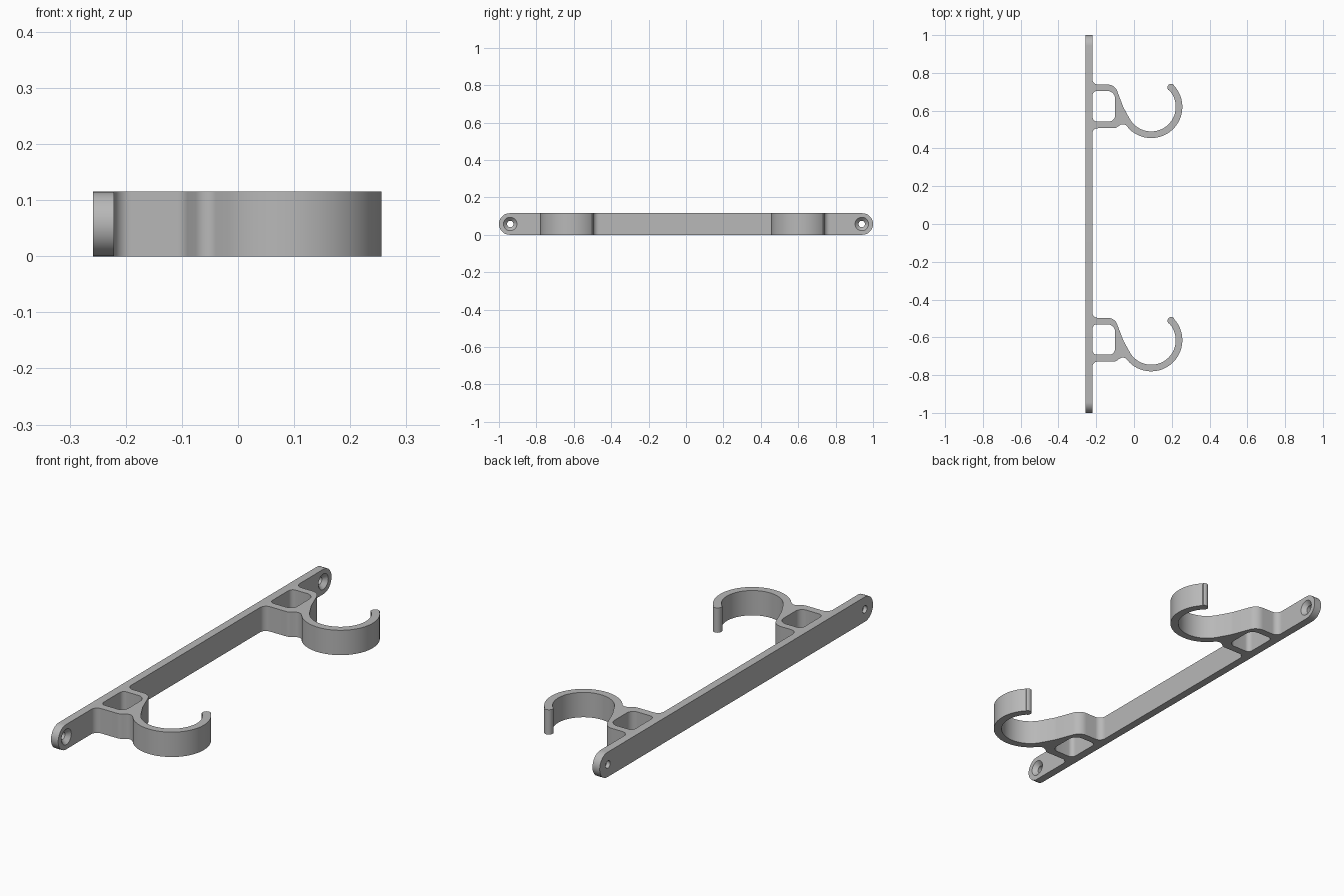
import bpy, bmesh
from math import cos, sin, tan, pi, radians
from mathutils import Vector, Matrix

cube = bpy.data.objects.get("Cube")
if cube:
    bpy.data.objects.remove(cube, do_unlink=True)

HEIGHT = 0.115
BACK, FACE = -0.258, -0.221       # wall side and hook side of the bar
HOOK_SPACING = 1.235

grey = bpy.data.materials.new("light grey plastic")
grey.use_nodes = True
grey.diffuse_color = (0.48, 0.48, 0.48, 1)
grey.node_tree.nodes["Principled BSDF"].inputs["Base Color"].default_value = grey.diffuse_color


def arc(cx, cy, r, start, end, steps):
    """Points on an arc, angles in degrees."""
    angles = [radians(start + (end - start) * i / steps) for i in range(steps + 1)]
    return [Vector((cx + r * cos(a), cy + r * sin(a))) for a in angles]


def fillet(before, corner, after, r, steps=8):
    """Replace one corner by a tangent arc."""
    p = Vector(corner)
    a = (Vector(before) - p).normalized()
    b = (Vector(after) - p).normalized()
    half = a.angle(b) / 2
    centre = p + (a + b).normalized() * (r / sin(half))
    s = p + a * (r / tan(half)) - centre
    e = p + b * (r / tan(half)) - centre
    turn = s.angle_signed(e)      # clockwise positive
    return [centre + Matrix.Rotation(-turn * i / steps, 2) @ s for i in range(steps + 1)]


def rounded(points, closed=False):
    """Round every (x, y, r) corner that has a radius."""
    out = []
    n = len(points)
    for i, (x, y, r) in enumerate(points):
        if r and (closed or 0 < i < n - 1):
            out += fillet(points[i - 1][:2], (x, y), points[(i + 1) % n][:2], r)
        else:
            out.append(Vector((x, y)))
    return out


def prism(name, loops, depth, place=Matrix()):
    """Extrude an outline with holes."""
    bm = bmesh.new()
    for loop in loops:
        vs = [bm.verts.new((p.x, p.y, 0)) for p in loop]
        for i, v in enumerate(vs):
            bm.edges.new((vs[i - 1], v))
    bmesh.ops.triangle_fill(bm, use_beauty=True, edges=bm.edges[:])
    new = bmesh.ops.extrude_face_region(bm, geom=bm.faces[:])["geom"]
    bmesh.ops.translate(bm, vec=(0, 0, depth),
                        verts=[g for g in new if isinstance(g, bmesh.types.BMVert)])
    bmesh.ops.recalc_face_normals(bm, faces=bm.faces[:])
    bm.transform(place)
    mesh = bpy.data.meshes.new(name)
    bm.to_mesh(mesh)
    bm.free()
    mesh.materials.append(grey)
    obj = bpy.data.objects.new(name, mesh)
    bpy.context.collection.objects.link(obj)
    return obj


def smooth(obj):
    bpy.ops.object.select_all(action="DESELECT")
    obj.select_set(True)
    bpy.context.view_layer.objects.active = obj
    bpy.ops.object.shade_smooth_by_angle(angle=radians(30))


# Wall bar: a stadium outline with two screw holes, laid along y
mid = HEIGHT / 2
end = 1 - mid
screw_y = 0.94
outline = arc(end, mid, mid, -90, 90, 24) + arc(-end, mid, mid, 90, 270, 24)
holes = [arc(s * screw_y, mid, 0.017, 0, 345, 23) for s in (-1, 1)]
to_wall = Matrix(((0, 0, 1, BACK), (1, 0, 0, 0), (0, 1, 0, 0), (0, 0, 0, 1)))
bar = prism("wall_bar", [outline] + holes, FACE - BACK, to_wall)

# Countersinks for the screw heads
for s in (-1, 1):
    bm = bmesh.new()
    bmesh.ops.create_cone(bm, cap_ends=True, segments=32, radius1=0.01, radius2=0.046,
                          depth=0.036,
                          matrix=Matrix.Translation((FACE - 0.008, s * screw_y, mid))
                          @ Matrix.Rotation(pi / 2, 4, "Y"))
    mesh = bpy.data.meshes.new("countersink_cutter")
    bm.to_mesh(mesh)
    bm.free()
    mesh.materials.append(grey)
    cutter = bpy.data.objects.new("countersink_cutter", mesh)
    cutter.hide_render = True
    bpy.context.collection.objects.link(cutter)
    mod = bar.modifiers.new("countersink", "BOOLEAN")
    mod.operation, mod.solver, mod.object = "DIFFERENCE", "EXACT", cutter
    bpy.context.view_layer.objects.active = bar
    bpy.ops.object.modifier_apply(modifier=mod.name)
    bpy.data.objects.remove(cutter, do_unlink=True)
smooth(bar)

# Hook bracket outline: box stem, open ring and rounded tip
cx, cy, r_in, r_out, tip = 0.091, 0.62, 0.13, 0.165, 44
root = FACE - 0.015
r_mid = (r_in + r_out) / 2
tip_x, tip_y = cx + r_mid * cos(radians(tip)), cy + r_mid * sin(radians(tip))
inner = arc(cx, cy, r_in, 208, 360 + tip - 1, 40)
nose = arc(tip_x, tip_y, 0.02, tip + 180, tip, 12)
outer = arc(cx, cy, r_out, 360 + tip - 1, 227, 40)
top_edge = rounded([(root, 0.775, 0), (FACE, 0.775, 0), (FACE, 0.738, 0.03),
                    (-0.102, 0.738, 0.052), (-0.056, 0.617, 0.1), (*inner[0], 0)])
low_edge = rounded([(*outer[-1], 0), (-0.055, 0.537, 0.028), (-0.098, 0.507, 0.03),
                    (FACE, 0.507, 0.03), (FACE, 0.47, 0), (root, 0.47, 0)])
bracket = top_edge[:-1] + inner + nose + outer + low_edge[1:]
window = rounded([(-0.219, 0.543, 0.022), (-0.1, 0.543, 0.032),
                  (-0.1, 0.704, 0.04), (-0.219, 0.704, 0.022)], closed=True)

# Two identical hooks along the bar
for name, shift in (("back_hook", 0), ("front_hook", -HOOK_SPACING)):
    smooth(prism(name, [bracket, window], HEIGHT, Matrix.Translation((0, shift, 0))))
